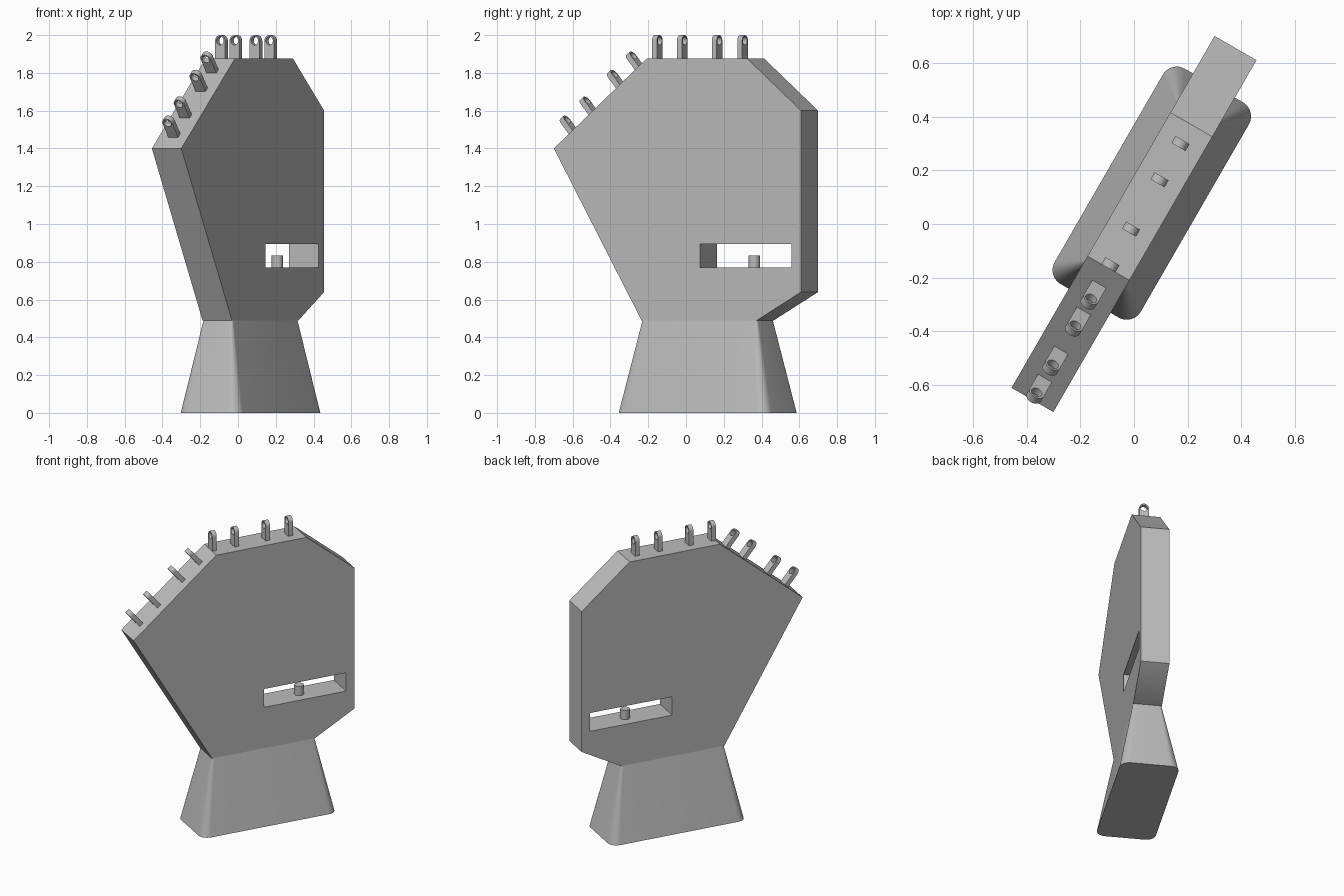
import bpy, bmesh
from math import radians, sin, cos, pi
from mathutils import Matrix, Vector

cube = bpy.data.objects.get("Cube")
if cube:
    bpy.data.objects.remove(cube)

grey = bpy.data.materials.new("plain grey")
grey.use_nodes = True
grey.diffuse_color = (0.5, 0.5, 0.5, 1)
grey.node_tree.nodes["Principled BSDF"].inputs["Base Color"].default_value = (0.5, 0.5, 0.5, 1)

# Everything is laid out along a line turned 60 degrees from the x axis
TURN = Matrix.Rotation(radians(60), 4, 'Z')
UP = Vector((0, 0, 1))


def finish(obj):
    bpy.ops.object.select_all(action='DESELECT')
    obj.select_set(True)
    bpy.context.view_layer.objects.active = obj
    if obj.type == 'CURVE':
        bpy.ops.object.convert(target='MESH')
        obj = bpy.context.object
    bpy.ops.object.shade_smooth_by_angle(angle=radians(30))
    return obj


def plate(name, outlines, half, origin, x_axis, y_axis):
    """Extruded outline; any further outlines become holes."""
    curve = bpy.data.curves.new(name, 'CURVE')
    curve.dimensions, curve.fill_mode, curve.extrude = '2D', 'BOTH', half
    for outline in outlines:
        spline = curve.splines.new('POLY')
        spline.points.add(len(outline) - 1)
        for point, (x, y) in zip(spline.points, outline):
            point.co = (x, y, 0, 1)
        spline.use_cyclic_u = True
    curve.materials.append(grey)
    obj = bpy.data.objects.new(name, curve)
    bpy.context.collection.objects.link(obj)
    frame = Matrix((x_axis, y_axis, x_axis.cross(y_axis))).transposed().to_4x4()
    obj.matrix_world = TURN @ Matrix.Translation(origin) @ frame
    return finish(obj)


def arc(cx, cy, r, start, end, n):
    return [(cx + r * cos(start + (end - start) * i / n),
             cy + r * sin(start + (end - start) * i / n)) for i in range(n + 1)]


def mesh_object(name, bm):
    bmesh.ops.recalc_face_normals(bm, faces=bm.faces)
    mesh = bpy.data.meshes.new(name)
    bm.to_mesh(mesh)
    bm.free()
    mesh.materials.append(grey)
    obj = bpy.data.objects.new(name, mesh)
    bpy.context.collection.objects.link(obj)
    obj.matrix_world = TURN
    return finish(obj)


# Slab body with its slot
NECK = 0.49
low, ridge = Vector((-0.756, 0, 1.40)), Vector((-0.19, 0, 1.875))
body = [(-0.22, NECK), (0.485, NECK), (0.756, 0.64), (0.756, 1.60),
        (0.427, ridge.z), (ridge.x, ridge.z), (low.x, low.z)]
slot = [(0.137, 0.77), (0.697, 0.77), (0.697, 0.895), (0.137, 0.895)]
plate("body_slab", [body, slot], 0.09, Vector(), Vector((1, 0, 0)), UP)

# Flared foot lofted between two rounded rectangles
bm = bmesh.new()
rings = []
for x0, x1, half, r, z in ((-0.33, 0.595, 0.185, 0.06, 0), (-0.22, 0.485, 0.09, 0.015, NECK)):
    ring = []
    for k, (cx, cy) in enumerate(((x1 - r, half - r), (x0 + r, half - r),
                                  (x0 + r, r - half), (x1 - r, r - half))):
        ring += arc(cx, cy, r, k * pi / 2, (k + 1) * pi / 2, 8)
    rings.append([bm.verts.new((x, y, z)) for x, y in ring])
for i in range(len(rings[0])):
    bm.faces.new((rings[0][i - 1], rings[0][i], rings[1][i], rings[1][i - 1]))
for ring in rings:
    bm.faces.new(ring)
mesh_object("flared_foot", bm)

# Round peg standing in the slot
bm = bmesh.new()
bmesh.ops.create_cone(bm, cap_ends=True, segments=32, radius1=0.03, radius2=0.03, depth=0.07,
                      matrix=Matrix.Translation((0.417, 0, 0.797)))
mesh_object("slot_peg", bm)

# Eyelets along the top and the slanted shoulder
eyelet = [(-0.03, -0.005), (0.03, -0.005)] + arc(0, 0.095, 0.03, 0, pi, 16)
hole = arc(0, 0.095, 0.022, 0, 2 * pi, 24)[:-1]
across = Vector((0, -1, 0))
slope = (ridge - low).normalized()
slope_up = Vector((-slope.z, 0, slope.x))
for u in (-0.175, -0.022, 0.19, 0.346):
    plate("top_eyelet", [eyelet, hole], 0.015, Vector((u, 0, ridge.z)), across, UP)
for s in (0.107, 0.265, 0.484, 0.635):
    plate("shoulder_eyelet", [eyelet, hole], 0.015, low + slope * s, across, slope_up)
